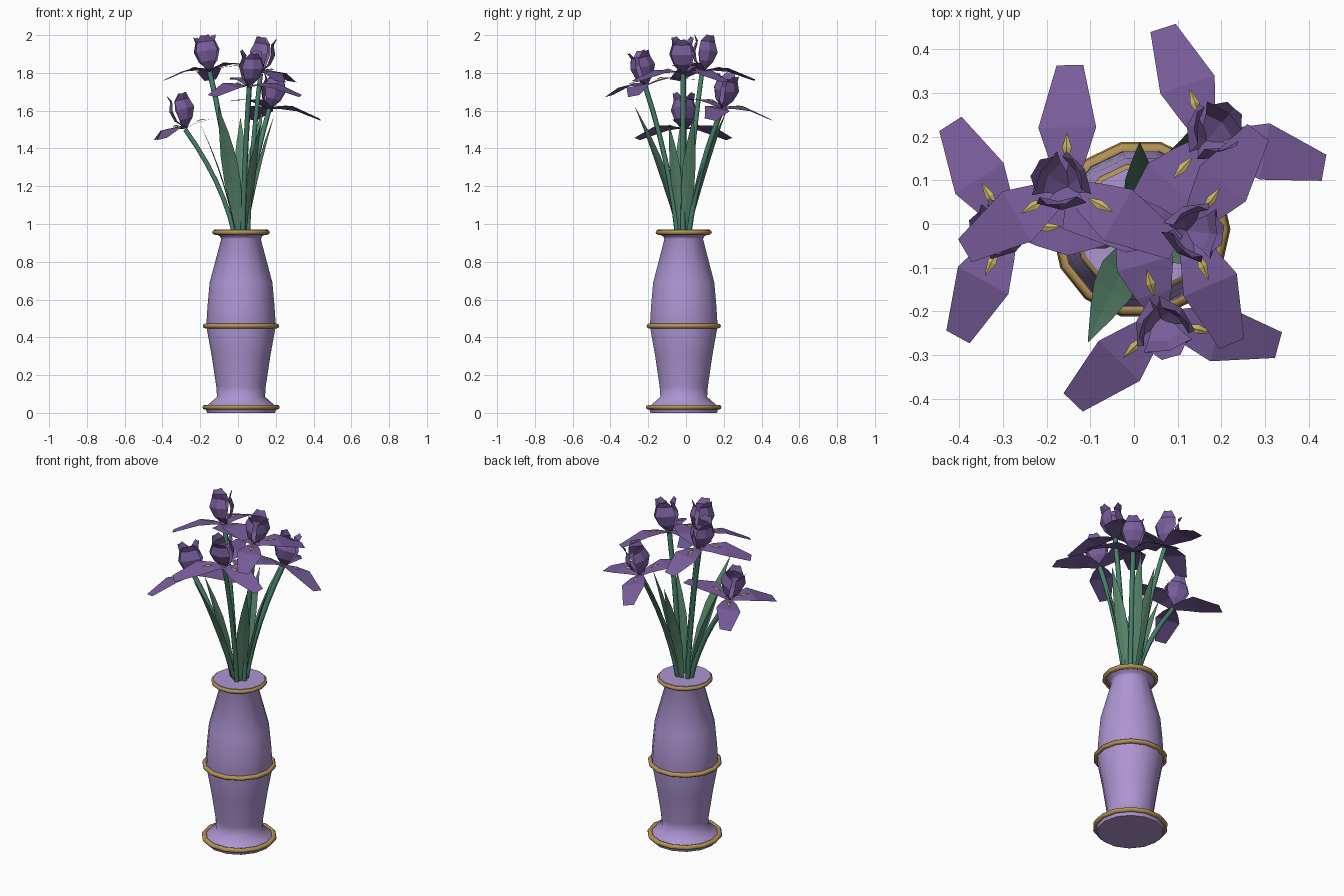
import bpy, math
from mathutils import Vector, Matrix

if "Cube" in bpy.data.objects:
    bpy.data.objects.remove(bpy.data.objects["Cube"])

CX, CY, SIDES = 0.016, -0.012, 14


def material(name, rgb):
    m = bpy.data.materials.new(name)
    m.diffuse_color = (*rgb, 1)
    m.use_nodes = True
    m.node_tree.nodes["Principled BSDF"].inputs["Base Color"].default_value = m.diffuse_color
    return m


LILAC = material("lilac glaze", (0.42, 0.30, 0.64))
GOLD = material("gold trim", (0.45, 0.29, 0.09))
PURPLE = material("petal purple", (0.19, 0.11, 0.33))
YELLOW = material("petal yellow", (0.58, 0.45, 0.13))
STEM = material("stem green", (0.065, 0.22, 0.15))
LEAF = material("leaf green", (0.10, 0.24, 0.15))


def make(name, verts, faces, mat, smooth=0):
    me = bpy.data.meshes.new(name)
    me.from_pydata([tuple(v) for v in verts], [], faces)
    me.materials.append(mat)
    me.update()
    ob = bpy.data.objects.new(name, me)
    bpy.context.collection.objects.link(ob)
    if smooth:
        bpy.ops.object.select_all(action='DESELECT')
        ob.select_set(True)
        bpy.context.view_layer.objects.active = ob
        bpy.ops.object.shade_smooth_by_angle(angle=math.radians(smooth))
    return ob


def grid_faces(rows, cols, base=0, wrap=False):
    out = []
    for i in range(rows - 1):
        for j in range(cols if wrap else cols - 1):
            k = (j + 1) % cols
            out.append((base + i * cols + j, base + i * cols + k,
                        base + (i + 1) * cols + k, base + (i + 1) * cols + j))
    return out


def lathe(name, profile, mat, closed=False):
    verts = [(CX + r * math.cos(math.tau * j / SIDES),
              CY + r * math.sin(math.tau * j / SIDES), z)
             for r, z in profile for j in range(SIDES)]
    n = len(profile)
    faces = grid_faces(n, SIDES, wrap=True)
    if closed:
        for j in range(SIDES):
            k = (j + 1) % SIDES
            faces.append(((n - 1) * SIDES + j, (n - 1) * SIDES + k, k, j))
    else:
        faces.append(tuple(reversed(range(SIDES))))
        faces.append(tuple((n - 1) * SIDES + j for j in range(SIDES)))
    return make(name, verts, faces, mat, 55)


# Vase body with closed top
lathe("vase_body", [(0.18, 0), (0.19, 0.03), (0.165, 0.052), (0.127, 0.085),
                    (0.131, 0.14), (0.155, 0.30), (0.184, 0.46), (0.177, 0.57),
                    (0.166, 0.69), (0.105, 0.92), (0.112, 0.935),
                    (0.142, 0.95), (0.142, 0.971)], LILAC)

# Gold rings, profile running counter-clockwise so the faces point outward
for name, r, z in (("base_ring", 0.19, 0.03), ("middle_ring", 0.187, 0.46),
                   ("mouth_ring", 0.138, 0.956)):
    lathe(name, [(r + 0.015 * math.cos(a), z + 0.013 * math.sin(a))
                 for a in (math.tau * i / 8 for i in range(8))], GOLD, True)


def bezier(a, b, c, t):
    return a * (1 - t) ** 2 + b * 2 * t * (1 - t) + c * t * t


def arc(start, end, lean):
    # starts upright, then bends outward
    mid = start.lerp(end, lean)
    mid.z = start.z + (end.z - start.z) * 0.5
    return lambda t: bezier(start, mid, end, t)


def stem(name, start, end):
    path = arc(start, end, 0.24)
    verts, rows, n = [], 7, 6
    for i in range(rows):
        t = i / (rows - 1)
        p = path(t)
        d = path(min(1, t + 0.01)) - path(max(0, t - 0.01))
        q = d.to_track_quat('Z', 'Y')
        for j in range(n):
            a = math.tau * j / n
            verts.append(p + q @ Vector((math.cos(a), math.sin(a), 0)) * 0.014)
    make(name, verts, grid_faces(rows, n, wrap=True), STEM, 70)


def petals(name, stations, angles, frame, mat, lift=0.0, flip=False):
    # stations: radius, height, half width, offset of the edges (radial, up)
    verts, faces = [], []
    for a in angles:
        m = frame @ Matrix.Rotation(a, 4, 'Z')
        base = len(verts)
        for r, z, w, er, ez in stations:
            verts += [m @ Vector((r + er, -w, z + ez + lift)),
                      m @ Vector((r, 0, z + lift)),
                      m @ Vector((r + er, w, z + ez + lift))]
        strip = grid_faces(len(stations), 3, base)
        faces += strip if flip else [tuple(reversed(f)) for f in strip]
    make(name, verts, faces, mat)


FALL = [(-0.004, 0.0, 0.014, 0, 0), (0.06, 0.014, 0.042, 0, 0),
        (0.135, 0.018, 0.067, 0, 0), (0.282, -0.024, 0.031, 0, 0)]
STANDARD = [(-0.004, 0.002, 0.016, 0, 0), (0.046, 0.05, 0.04, -0.012, 0),
            (0.062, 0.105, 0.058, -0.016, 0), (0.046, 0.155, 0.044, -0.01, 0),
            (0.056, 0.185, 0.022, 0, 0.004)]
BEARD = [(0.058, 0.016, 0.002, 0, 0), (0.088, 0.026, 0.011, 0, -0.005),
         (0.122, 0.02, 0.001, 0, 0)]

# Flowers: base point and tilt; one outer petal always points inward
FLOWERS = [((-0.28, -0.01, 1.505), 13), ((-0.15, 0.085, 1.81), 10),
           ((0.165, 0.19, 1.61), 14), ((0.06, -0.215, 1.73), 12),
           ((0.12, -0.015, 1.80), 9)]
third = math.tau / 3
for i, (p, tilt) in enumerate(FLOWERS, 1):
    p = Vector(p)
    phi = math.atan2(p.y, p.x)
    frame = (Matrix.Translation(p) @ Matrix.Rotation(phi, 4, 'Z')
             @ Matrix.Rotation(math.radians(tilt), 4, 'Y'))
    inward = [math.pi + k * third for k in range(3)]
    outward = [k * third for k in range(3)]
    petals(f"outer_petals_{i}", FALL, inward, frame, PURPLE, flip=True)
    petals(f"upright_petals_{i}", STANDARD, outward, frame, PURPLE)
    petals(f"petal_stripes_{i}", BEARD, inward, frame, YELLOW, 0.004, flip=True)
    start = Vector((CX + 0.036 * math.cos(phi), CY + 0.036 * math.sin(phi), 0.95))
    stem(f"stem_{i}", start, p - Vector((0, 0, 0.004)))

# Leaves: folded blades ending at these tips
TIPS = [(-0.105, -0.27, 1.62), (0.013, 0.187, 1.56), (-0.20, -0.03, 1.53),
        (0.13, 0.215, 1.60), (0.19, 0.04, 1.57), (0.12, -0.09, 1.53)]
WIDTHS = (0.014, 0.032, 0.046, 0.044, 0.026, 0.001)
for i, tip in enumerate(TIPS, 1):
    tip = Vector(tip)
    out = Vector((tip.x - CX, tip.y - CY, 0)).normalized()
    side = Vector((-out.y, out.x, 0))
    start = Vector((CX, CY, 0.95)) + out * 0.03
    path = arc(start, tip, 0.3)
    scale = 1.05 if i == 1 else 0.8
    verts = []
    for k, w in enumerate(WIDTHS):
        c = path(k / (len(WIDTHS) - 1))
        w *= scale
        verts += [c - side * w - out * w * 0.1, c, c + side * w - out * w * 0.1]
    make(f"leaf_{i}", verts, grid_faces(len(WIDTHS), 3), LEAF)

# Point the ring faces outward
for name in ("base_ring", "middle_ring", "mouth_ring"):
    me = bpy.data.objects[name].data
    probe = max(me.polygons, key=lambda f: f.center.x)
    if probe.normal.x < 0:
        me.flip_normals()
